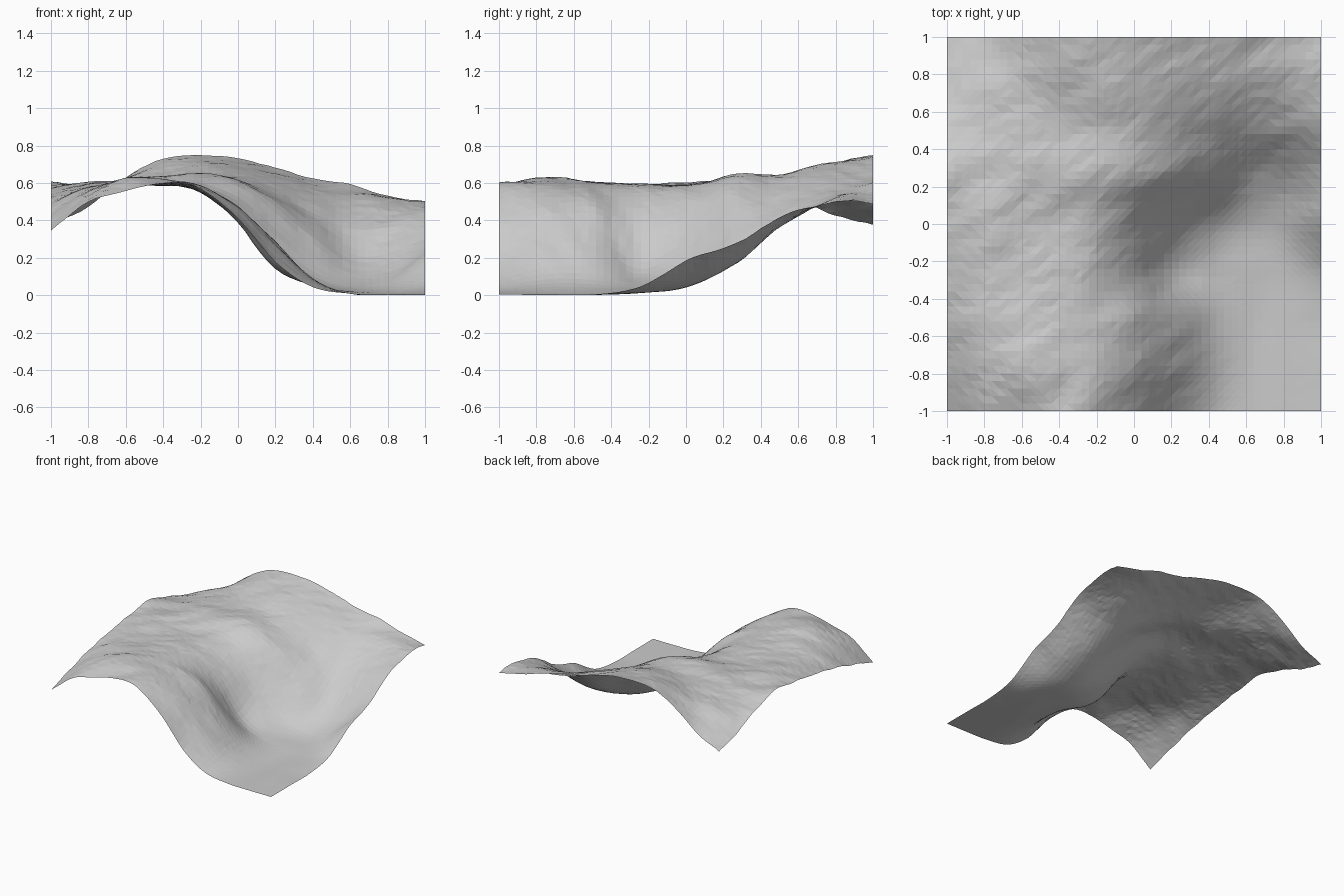
import bpy, bmesh
from mathutils import Vector, noise

if "Cube" in bpy.data.objects:
    bpy.data.objects.remove(bpy.data.objects["Cube"])

# Cross-sections of the hillside, front (y=-1) to back (y=1); heights along x
SECTIONS = [
    (.35, .50, .56, .60, .585, .42, .18, .05, .015, .01, .01),
    (.43, .56, .635, .63, .59, .47, .27, .09, .015, .01, .01),
    (.50, .58, .61, .61, .57, .47, .28, .09, .015, .01, .01),
    (.54, .59, .60, .60, .55, .395, .15, .06, .025, .02, .05),
    (.575, .605, .60, .60, .58, .46, .26, .11, .05, .07, .19),
    (.61, .605, .62, .64, .65, .61, .48, .32, .18, .18, .28),
    (.55, .58, .62, .63, .65, .63, .56, .46, .37, .38, .43),
    (.45, .55, .62, .68, .71, .69, .64, .57, .52, .50, .50),
    (.38, .48, .64, .74, .76, .745, .69, .63, .60, .54, .50),
]
CELLS = 50


def spline(values, t):
    """Smooth interpolation through evenly spaced values, t in 0..1."""
    n = len(values) - 1
    i = min(int(t * n), n - 1)
    f = t * n - i
    b, c = values[i], values[i + 1]
    a = values[i - 1] if i > 0 else 2 * b - c
    d = values[i + 2] if i + 2 <= n else 2 * c - b
    return b + .5 * f * (c - a + f * (2*a - 5*b + 4*c - d + f * (3*(b - c) + d - a)))


def height(x, y):
    u, v = (x + 1) / 2, (y + 1) / 2
    z = spline([spline(s, u) for s in SECTIONS], v)
    # diagonal weathering streaks, fading out on the flat basin floor
    rough = noise.fractal(Vector((x * 2.5 + y, (y - .5 * x) * 6, 3.7)), 1.0, 2.0, 4)
    return max(0.0, z + .014 * rough * min(1, z / .3))


# Terrain sheet
bm = bmesh.new()
bmesh.ops.create_grid(bm, x_segments=CELLS, y_segments=CELLS, size=1)
for v in bm.verts:
    v.co.z = height(v.co.x, v.co.y)
low = min(v.co.z for v in bm.verts)
for v in bm.verts:
    v.co.z -= low
bmesh.ops.triangulate(bm, faces=bm.faces)
mesh = bpy.data.meshes.new("terrain")
bm.to_mesh(mesh)
bm.free()
bpy.context.collection.objects.link(bpy.data.objects.new("terrain", mesh))
